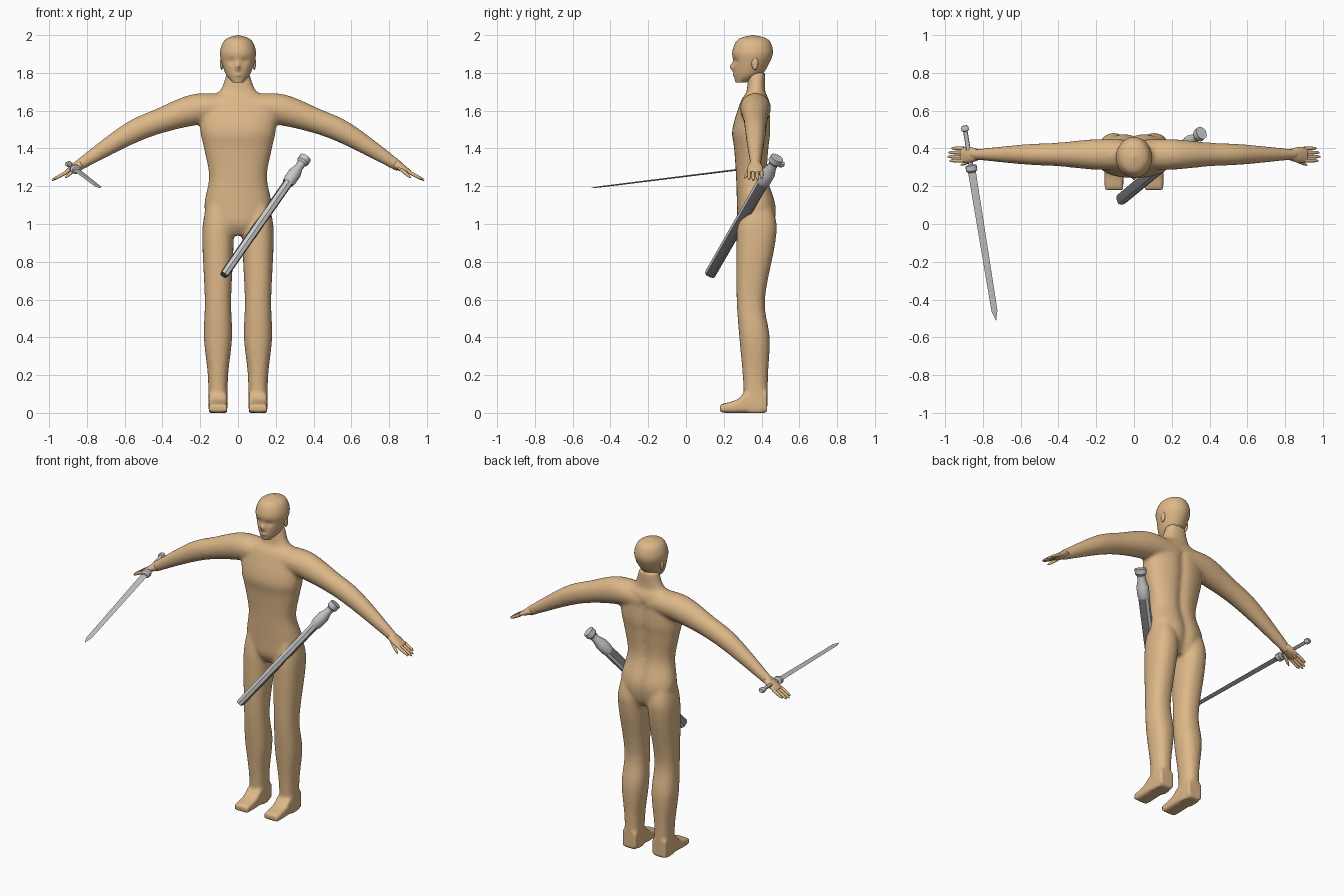
import bpy, bmesh, math
from mathutils import Vector, Matrix

cube = bpy.data.objects.get("Cube")
if cube:
    bpy.data.objects.remove(cube, do_unlink=True)

X, Y, Z = Vector((1, 0, 0)), Vector((0, 1, 0)), Vector((0, 0, 1))


def material(name, colour):
    mat = bpy.data.materials.new(name)
    mat.use_nodes = True
    mat.diffuse_color = (*colour, 1)
    shader = mat.node_tree.nodes["Principled BSDF"]
    shader.inputs["Base Color"].default_value = (*colour, 1)
    return mat


skin = material("skin", (0.73, 0.48, 0.25))
steel = material("steel", (0.58, 0.58, 0.58))
dark_grey = material("dark grey", (0.18, 0.18, 0.18))


def blend(before, start, end, after, t):
    """Smooth curve from start to end, shaped by the neighbouring values."""
    slope_in, slope_out = (end - before) / 2, (after - start) / 2
    ease = t * t * (3 - 2 * t)
    return (start + (end - start) * ease + slope_in * (t * (1 - t) ** 2)
            - slope_out * (t * t * (1 - t)))


def rounded(angle, squareness):
    """Point on a unit circle, pushed towards a square as squareness grows."""
    return [math.copysign(abs(value) ** (2 / squareness), value)
            for value in (math.cos(angle), math.sin(angle))]


def loft(bm, rings, u, v, sides=24, squareness=2, steps=5):
    """Skin rounded rings, each a centre, half size along u and half size along v."""
    last = len(rings) - 1
    dense = []
    for i in range(last):
        near = [rings[max(0, min(last, i + k))] for k in (-1, 0, 1, 2)]
        for step in range(steps):
            dense.append([blend(*column, step / steps) for column in zip(*near)])
    dense.append(rings[-1])
    outline = [rounded(math.tau * k / sides, squareness) for k in range(sides)]
    loops = [[bm.verts.new(centre + u * (across * a) + v * (deep * b)) for a, b in outline]
             for centre, across, deep in dense]
    for low, high in zip(loops, loops[1:]):
        for k in range(sides):
            bm.faces.new((low[k - 1], low[k], high[k], high[k - 1]))
    bm.faces.new(loops[0])
    bm.faces.new(loops[-1])
    return [vert for loop in loops for vert in loop]


def upright(rows, x=0):
    """Rings stacked in height from rows of height, half width, front and back."""
    return [(Vector((x, (front + back) / 2, z)), width, (back - front) / 2)
            for z, width, front, back in rows]


def finish(name, bm, mat, sharp_angle=80):
    bmesh.ops.recalc_face_normals(bm, faces=bm.faces)
    mesh = bpy.data.meshes.new(name)
    bm.to_mesh(mesh)
    bm.free()
    mesh.materials.append(mat)
    mesh.shade_smooth()
    mesh.set_sharp_from_angle(angle=math.radians(sharp_angle))
    part = bpy.data.objects.new(name, mesh)
    bpy.context.collection.objects.link(part)
    return part


# Torso and neck, with a groove along the spine
bm = bmesh.new()
torso = loft(bm, upright([
    (0.94, 0.07, 0.31, 0.44), (1, 0.15, 0.275, 0.47), (1.1, 0.178, 0.27, 0.478),
    (1.25, 0.153, 0.265, 0.435), (1.4, 0.18, 0.255, 0.44), (1.5, 0.2, 0.245, 0.45),
    (1.65, 0.2, 0.29, 0.44), (1.7, 0.1, 0.32, 0.42), (1.8, 0.06, 0.33, 0.42)]),
    X, Y, 48, 2.3)
for vert in torso:
    if vert.co.y > 0.36 and vert.co.z < 1.6:
        vert.co.y -= 0.016 * math.exp(-(vert.co.x / 0.03) ** 2)

# Legs, feet and arms, mirrored and blended into the torso
leg = [(1.2, 0.035, 0.31, 0.41), (1.03, 0.076, 0.275, 0.475), (0.9, 0.083, 0.267, 0.473),
       (0.6, 0.07, 0.268, 0.418), (0.4, 0.075, 0.282, 0.443), (0.2, 0.054, 0.3, 0.435),
       (0, 0.05, 0.31, 0.43)]
foot = [(0.18, 0.045), (0.27, 0.07), (0.32, 0.11), (0.43, 0.12)]
arm = [(0.03, 1.615, 0.085), (0.2, 1.61, 0.088), (0.4, 1.55, 0.068),
       (0.58, 1.475, 0.058), (0.86, 1.3, 0.028)]
arm_up = {s: Vector((s * 0.5, 0, 0.87)) for s in (-1, 1)}
for s in (-1, 1):
    loft(bm, upright(leg, s * 0.106), X, Y, squareness=2.3)
    loft(bm, [(Vector((s * 0.106, y, h / 2)), 0.05, h / 2) for y, h in foot],
         X, Z, squareness=5)
    loft(bm, [(Vector((s * x, 0.368, z)), r * 0.92, r) for x, z, r in arm], Y, arm_up[s])
body = finish("body", bm, skin)
remesh = body.modifiers.new("blend parts", "REMESH")
remesh.mode = "VOXEL"
remesh.voxel_size = 0.01
remesh.use_smooth_shade = True
smooth = body.modifiers.new("soften", "SMOOTH")
smooth.iterations = 8

# Head, with the nose and lips pushed out and the eye sockets pushed in
bm = bmesh.new()
skull = loft(bm, upright([
    (1.75, 0.03, 0.262, 0.32), (1.79, 0.063, 0.254, 0.4), (1.86, 0.088, 0.25, 0.445),
    (1.91, 0.095, 0.245, 0.46), (1.96, 0.08, 0.262, 0.448), (1.985, 0.053, 0.29, 0.42),
    (2, 0.004, 0.35, 0.36)]), X, Y, 64, steps=10)
features = [(0, 1.832, 0.011, 0.02, -0.02), (0.036, 1.862, 0.022, 0.018, 0.008),
            (0, 1.788, 0.02, 0.008, -0.006)]
for vert in skull:
    if vert.co.y < 0.33:
        side, height = abs(vert.co.x), vert.co.z
        vert.co.y += sum(push * math.exp(-((side - x) / w) ** 2 - ((height - z) / h) ** 2)
                         for x, z, w, h, push in features)
finish("head", bm, skin)

for s, side in ((-1, "right"), (1, "left")):
    # Ear
    bm = bmesh.new()
    place = Matrix.LocRotScale(Vector((s * 0.086, 0.365, 1.85)), None,
                               Vector((0.009, 0.018, 0.034)))
    bmesh.ops.create_uvsphere(bm, u_segments=16, v_segments=10, radius=1, matrix=place)
    finish(side + "_ear", bm, skin)

    # Hand: palm, four fingers and a thumb
    bm = bmesh.new()
    up = arm_up[s]
    wrist, knuckles = Vector((s * 0.83, 0.366, 1.318)), Vector((s * 0.915, 0.366, 1.272))
    loft(bm, [(wrist, 0.031, 0.026), (wrist.lerp(knuckles, 0.5), 0.042, 0.019),
              (knuckles, 0.038, 0.009)], Y, up)
    digits = [(Vector((s * 0.9, y, 1.278)), Vector((s * reach, y, 1.278 - (reach - 0.9) * 0.55)))
              for y, reach in zip((0.335, 0.356, 0.378, 0.4), (0.975, 0.985, 0.98, 0.965))]
    digits.append((Vector((s * 0.85, 0.34, 1.3)), Vector((s * 0.915, 0.312, 1.245))))
    for root, end in digits:
        loft(bm, [(root.lerp(end, t), r, r)
                  for t, r in ((0, 0.01), (0.7, 0.009), (1, 0.004))], Y, up, 10)
    finish(side + "_hand", bm, skin)


def straight(name, start, end, side, rows, mat, flatness=1, sides=12, squareness=2, rim=None):
    """Part along a line, from rows of fraction along it and half width."""
    axis = (end - start).normalized()
    u = axis.cross(side).normalized()
    bm = bmesh.new()
    loft(bm, [(start.lerp(end, t), r, r * flatness) for t, r in rows],
         u, axis.cross(u), sides, squareness, steps=1)
    mesh = finish(name, bm, mat, 30).data
    if rim:
        # The narrow edges take the rim colour
        mesh.materials.append(rim)
        for face in mesh.polygons:
            face.material_index = int(abs(face.normal.dot(u)) > 0.7)


# Sword held in the right hand
pommel, tip = Vector((-0.897, 0.52, 1.318)), Vector((-0.73, -0.51, 1.19))
straight("sword_blade", pommel, tip, Z, [(0.22, 0.021), (0.95, 0.016), (1, 0.001)],
         steel, 0.22, 4)
straight("sword_hilt", pommel, tip, Z, [
    (0, 0.014), (0.01, 0.02), (0.025, 0.02), (0.03, 0.012), (0.2, 0.012), (0.205, 0.03),
    (0.23, 0.03), (0.24, 0.02)], steel, 0.8)

# Flat sheath slung across the left hip, dark on its wide sides
low, high = Vector((-0.075, 0.125, 0.73)), Vector((0.357, 0.482, 1.35))
edge_on = (high - low).cross(Y)
straight("sheath", low, high, edge_on, [(0, 0.026), (0.015, 0.031), (0.82, 0.033)],
         dark_grey, 0.75, 8, 3, steel)
straight("sheath_mouth", low, high, edge_on, [
    (0.785, 0.033), (0.81, 0.038), (0.87, 0.038), (0.92, 0.025), (0.95, 0.026),
    (0.965, 0.036), (1, 0.036)], steel, 0.9, 16)
